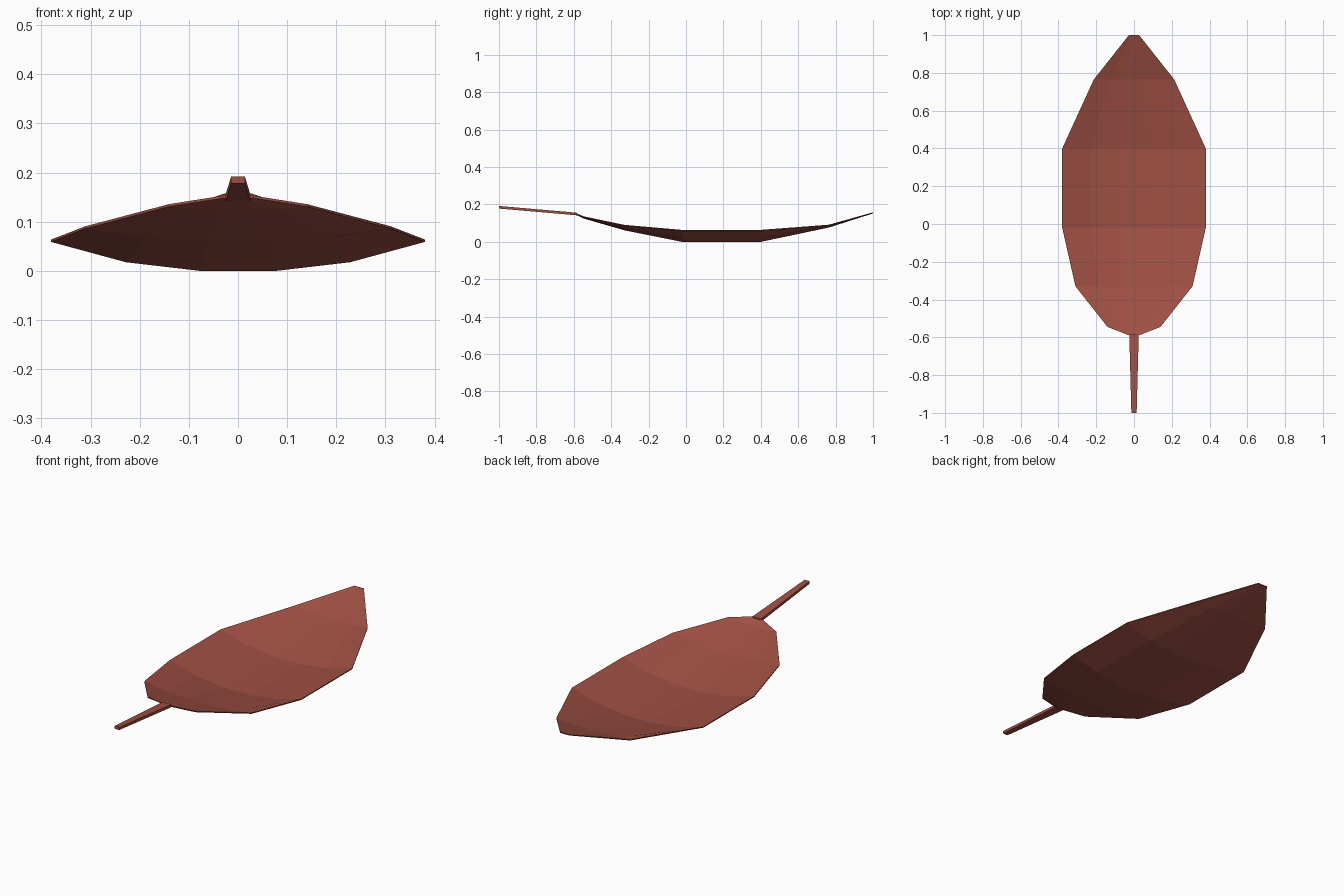
import bpy, bmesh

if "Cube" in bpy.data.objects:
    bpy.data.objects.remove(bpy.data.objects["Cube"])

mat = bpy.data.materials.new("russet_red")
mat.diffuse_color = (0.35, 0.08, 0.057, 1)
mat.use_nodes = True
mat.node_tree.nodes["Principled BSDF"].inputs["Base Color"].default_value = mat.diffuse_color


def finish(name, bm):
    bmesh.ops.recalc_face_normals(bm, faces=bm.faces)
    me = bpy.data.meshes.new(name)
    bm.to_mesh(me)
    bm.free()
    me.materials.append(mat)
    ob = bpy.data.objects.new(name, me)
    bpy.context.collection.objects.link(ob)
    return ob


def loft(name, rings):
    """Bridge closed rings of equal length and cap both ends."""
    bm = bmesh.new()
    loops = [[bm.verts.new(p) for p in ring] for ring in rings]
    n = len(loops[0])
    for a, b in zip(loops, loops[1:]):
        for i in range(n):
            j = (i + 1) % n
            bm.faces.new((a[i], a[j], b[j], b[i]))
    bm.faces.new(loops[0])
    bm.faces.new(loops[-1])
    return finish(name, bm)


# Leaf blade: y, half width, underside height at the middle and at the rim
stations = [
    (-0.59, 0.025, 0.145, 0.149),
    (-0.545, 0.14, 0.124, 0.131),
    (-0.33, 0.31, 0.062, 0.086),
    (-0.02, 0.38, 0.0, 0.059),
    (0.40, 0.38, 0.0, 0.059),
    (0.765, 0.213, 0.077, 0.087),
    (1.0, 0.027, 0.152, 0.153),
]
# Cupped cross-section: fraction of width, fraction of rise
cup = [(-1, 1), (-0.6, 0.3), (-0.2, 0), (0.2, 0), (0.6, 0.3), (1, 1)]
thick = 0.005
rings = []
for y, w, mid, rim in stations:
    under = [(u * w, y, mid + (rim - mid) * r) for u, r in cup]
    rings.append(under + [(x, y, z + thick) for x, y, z in reversed(under)])
loft("leaf_blade", rings)

# Tapered stem rising away from the blade
stem = [(-1.0, 0.014, 0.178, 0.192), (-0.585, 0.025, 0.142, 0.156)]
loft("leaf_stem", [[(-w, y, lo), (w, y, lo), (w, y, hi), (-w, y, hi)]
                   for y, w, lo, hi in stem])
